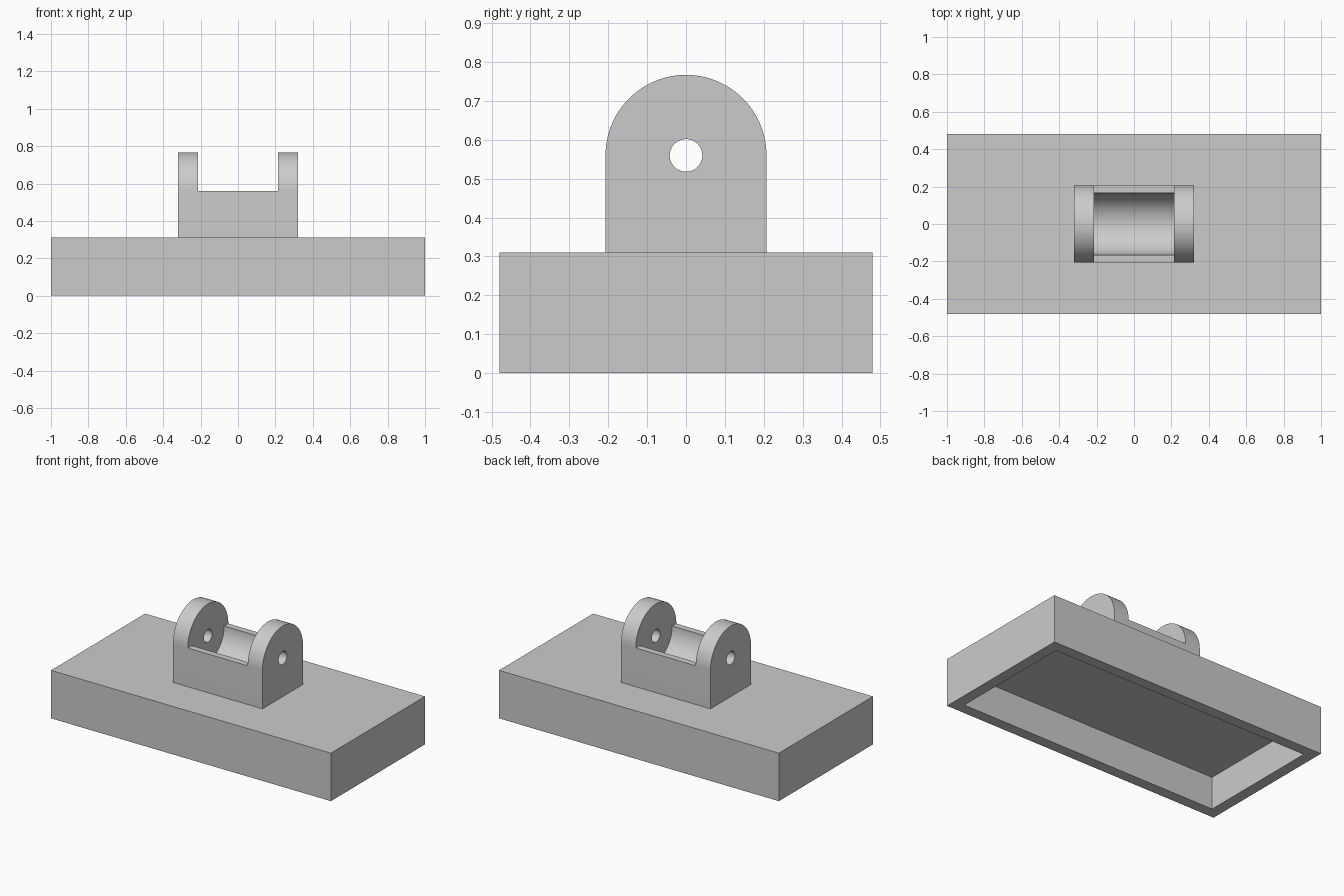
import bpy, bmesh, math

if "Cube" in bpy.data.objects:
    bpy.data.objects.remove(bpy.data.objects["Cube"])

grey = bpy.data.materials.new("light grey")
grey.diffuse_color = (0.6, 0.6, 0.6, 1)
grey.use_nodes = True
grey.node_tree.nodes["Principled BSDF"].inputs["Base Color"].default_value = grey.diffuse_color

BASE_H, AXIS_Z = 0.31, 0.56          # base top, pin axis height
EAR_R, GROOVE_R, PIN_R = 0.207, 0.165, 0.042


def make_object(name, bm):
    bmesh.ops.recalc_face_normals(bm, faces=bm.faces)
    mesh = bpy.data.meshes.new(name)
    bm.to_mesh(mesh)
    bm.free()
    mesh.materials.append(grey)
    obj = bpy.data.objects.new(name, mesh)
    bpy.context.collection.objects.link(obj)
    return obj


def extrude_profile(name, points, half):
    """Extrude a (y, z) outline along x from -half to half."""
    bm = bmesh.new()
    face = bm.faces.new([bm.verts.new((-half, y, z)) for y, z in points])
    out = bmesh.ops.extrude_face_region(bm, geom=[face])
    verts = [v for v in out["geom"] if isinstance(v, bmesh.types.BMVert)]
    bmesh.ops.translate(bm, verts=verts, vec=(2 * half, 0, 0))
    return make_object(name, bm)


def arc(radius, start, end, steps):
    angles = [math.radians(start + (end - start) * i / steps) for i in range(steps + 1)]
    return [(radius * math.cos(a), AXIS_Z + radius * math.sin(a)) for a in angles]


# Base: block with a recess in the underside
bm = bmesh.new()
bmesh.ops.create_cube(bm, size=1)
for v in bm.verts:
    v.co = (v.co.x * 2, v.co.y * 0.96, (v.co.z + 0.5) * BASE_H)
bm.normal_update()
bottom = min(bm.faces, key=lambda f: f.calc_center_median().z)
bmesh.ops.inset_region(bm, faces=[bottom], thickness=0.1)
out = bmesh.ops.extrude_face_region(bm, geom=[bottom])
bmesh.ops.translate(bm, vec=(0, 0, 0.21),
                    verts=[v for v in out["geom"] if isinstance(v, bmesh.types.BMVert)])
if bottom.is_valid:
    bmesh.ops.delete(bm, geom=[bottom], context='FACES_ONLY')
make_object("hollow_base", bm)

# Bracket: round-topped block
bracket = extrude_profile("bracket", [(-EAR_R, BASE_H), (EAR_R, BASE_H)]
                          + arc(EAR_R, 0, 180, 48), 0.32)

# Cutters: round cradle between the ears, and the pin hole
cradle = extrude_profile("cradle_cutter", arc(GROOVE_R, 180, 360, 48)
                         + [(0.4, AXIS_Z), (0.4, 1.0), (-0.4, 1.0), (-0.4, AXIS_Z)], 0.214)
pin = extrude_profile("pin_hole_cutter", arc(PIN_R, 0, 360, 32)[:-1], 0.5)
for cutter in (cradle, pin):
    mod = bracket.modifiers.new(cutter.name, 'BOOLEAN')
    mod.operation = 'DIFFERENCE'
    mod.solver = 'EXACT'
    mod.object = cutter

# Apply the cuts, then smooth the curved faces
bpy.context.view_layer.objects.active = bracket
bracket.select_set(True)
for mod in list(bracket.modifiers):
    bpy.ops.object.modifier_apply(modifier=mod.name)
for cutter in (cradle, pin):
    bpy.data.objects.remove(cutter)
bpy.ops.object.shade_smooth_by_angle(angle=math.radians(30))
